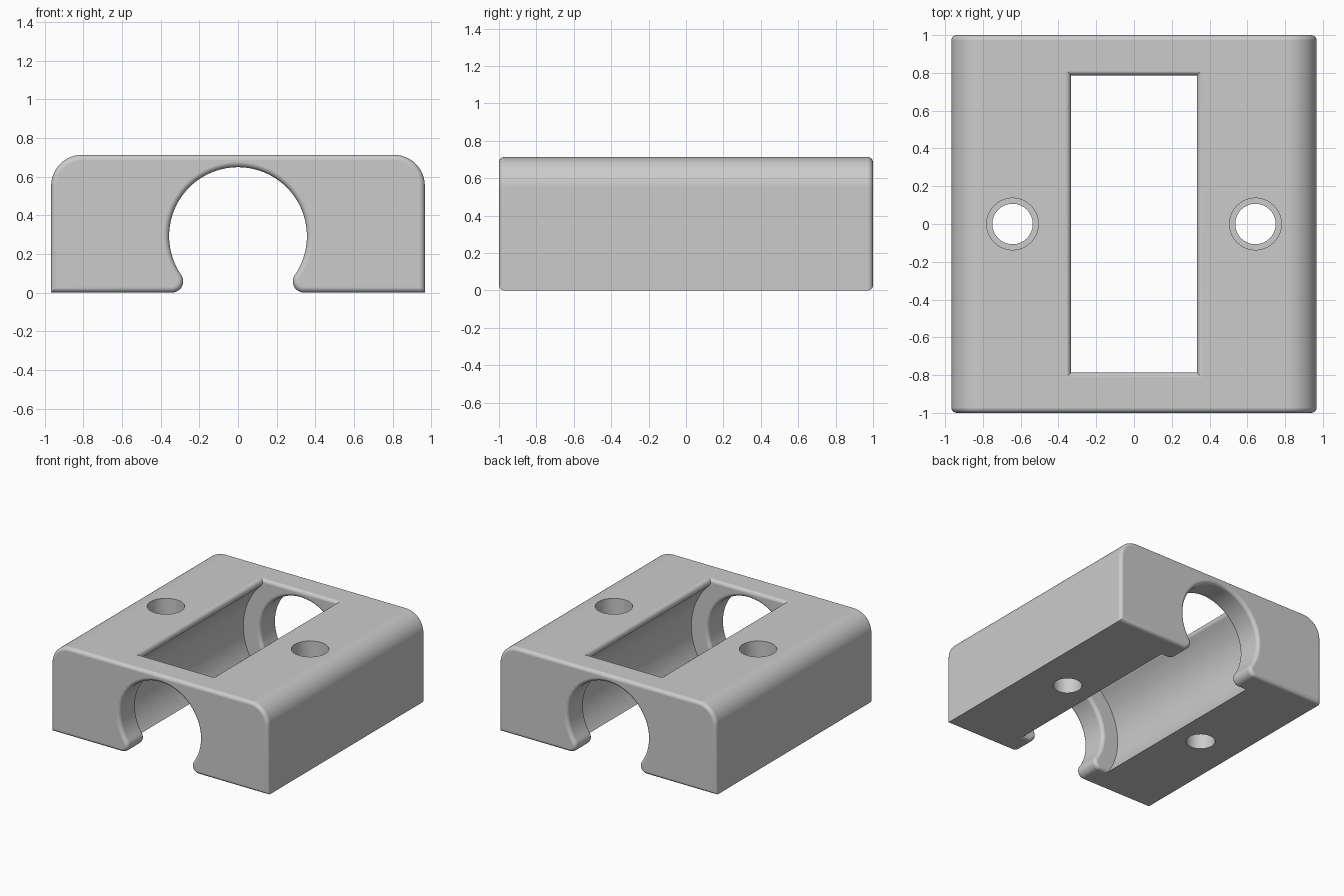
import bpy, bmesh, math

if "Cube" in bpy.data.objects:
    bpy.data.objects.remove(bpy.data.objects["Cube"])

W, H, EDGE = 0.967, 0.713, 0.029       # half width, height, edge fillet
BORE_R, BORE_Z, LIP_R = 0.3565, 0.2925, 0.058
CAV_R, CAV_Y, WIN_R = 0.503, 0.787, 0.03  # inner cavity radius, half length, window edge fillet


def arc(cx, cz, r, a0, a1, n):
    return [(cx + r * math.cos(math.radians(a0 + (a1 - a0) * i / n)),
             cz + r * math.sin(math.radians(a0 + (a1 - a0) * i / n))) for i in range(n + 1)]


def mirrored(half):
    return half + [(-x, z) for x, z in reversed(half[1:])]


def clip_profile():
    # right half: bore, rounded lip, base corner, rounded shoulder; then mirrored
    dist = BORE_R + LIP_R
    drop = BORE_Z - LIP_R
    lip_x = math.sqrt(dist ** 2 - drop ** 2)
    a = math.degrees(math.asin(drop / dist))
    half = arc(0, BORE_Z, BORE_R, 90, -a, 40)
    half += arc(lip_x, LIP_R, LIP_R, 180 - a, 270, 12)[1:]
    half += [(W, 0)] + arc(W - 0.16, H - 0.16, 0.16, 0, 90, 14)
    return mirrored(half)


def cavity_profile():
    # round cavity that flares out through rounded window edges at the top
    dist = CAV_R + WIN_R
    rise = H - WIN_R - BORE_Z
    cx = math.sqrt(dist ** 2 - rise ** 2)
    a = math.degrees(math.asin(rise / dist))
    half = arc(0, BORE_Z, CAV_R, -90, a, 48)
    half += arc(cx, H - WIN_R, WIN_R, 180 + a, 90, 10)[1:]
    half += [(cx, H + 0.1)]
    return mirrored(half)


def inset(pts, d):
    out = []
    for i, (x, z) in enumerate(pts):
        normals = []
        for (ax, az), (bx, bz) in ((pts[i - 1], (x, z)), ((x, z), pts[(i + 1) % len(pts)])):
            l = math.hypot(bx - ax, bz - az)
            normals.append((-(bz - az) / l, (bx - ax) / l))
        (nx, nz), (mx, mz) = normals
        k = d / (1 + nx * mx + nz * mz)
        out.append((x + (nx + mx) * k, z + (nz + mz) * k))
    return out


def loft(name, prof, levels):
    # extrude a profile along y; each level is (y, inset)
    bm = bmesh.new()
    rings = [[bm.verts.new((x, y, z)) for x, z in inset(prof, d)] for y, d in levels]
    for a, b in zip(rings, rings[1:]):
        for i in range(len(a)):
            j = (i + 1) % len(a)
            bm.faces.new((a[i], a[j], b[j], b[i]))
    bm.faces.new(list(reversed(rings[0])))
    bm.faces.new(rings[-1])
    bmesh.ops.recalc_face_normals(bm, faces=bm.faces)
    me = bpy.data.meshes.new(name)
    bm.to_mesh(me)
    bm.free()
    ob = bpy.data.objects.new(name, me)
    bpy.context.collection.objects.link(ob)
    return ob


def rounded_extrusion(name, y0, y1, grow=0.0, n=6):
    # clip profile with filleted end edges
    steps = []
    for i in range(n + 1):
        t = math.pi / 2 * i / n
        steps.append((EDGE * (1 - math.sin(t)) - grow, EDGE * (1 - math.cos(t))))
    levels = [(y0 + dy, d) for d, dy in steps]
    levels += [(y1 - dy, d) for d, dy in reversed(steps)]
    return loft(name, clip_profile(), levels)


def cylinder(name, r, depth, loc, n=64):
    bpy.ops.mesh.primitive_cylinder_add(vertices=n, radius=r, depth=depth, location=loc)
    bpy.context.object.name = name
    return bpy.context.object


def cut(ob, cutter):
    bpy.context.view_layer.objects.active = ob
    m = ob.modifiers.new("cut", 'BOOLEAN')
    m.operation, m.solver, m.object = 'DIFFERENCE', 'EXACT', cutter
    bpy.ops.object.modifier_apply(modifier=m.name)
    bpy.data.objects.remove(cutter, do_unlink=True)


# main body with the through bore
body = rounded_extrusion("clamp_body", -1, 1)

# wide inner cavity, trimmed so the end walls keep filleted inner edges
end = CAV_Y + EDGE
cavity = loft("cavity_cutter", cavity_profile(), [(-end, 0), (end, 0)])
for s in (-1, 1):
    lo, hi = sorted((s * CAV_Y, s * 1.2))
    cut(cavity, rounded_extrusion("wall_plug", lo, hi, grow=0.0005))
cut(body, cavity)

# counterbored screw holes
for s in (-1, 1):
    cut(body, cylinder("screw_hole", 0.107, 2, (s * 0.643, 0, 0.3)))
    cut(body, cylinder("counterbore", 0.137, 0.6, (s * 0.643, 0, 0.8)))

# finish
mat = bpy.data.materials.new("light grey")
mat.diffuse_color = (0.6, 0.6, 0.6, 1)
mat.use_nodes = True
mat.node_tree.nodes["Principled BSDF"].inputs["Base Color"].default_value = mat.diffuse_color
body.data.materials.clear()
body.data.materials.append(mat)
for p in body.data.polygons:
    p.material_index = 0
bpy.ops.object.select_all(action='DESELECT')
body.select_set(True)
bpy.context.view_layer.objects.active = body
bpy.ops.object.shade_smooth_by_angle(angle=math.radians(30))
wn = body.modifiers.new("flat_normals", 'WEIGHTED_NORMAL')
wn.keep_sharp = True
